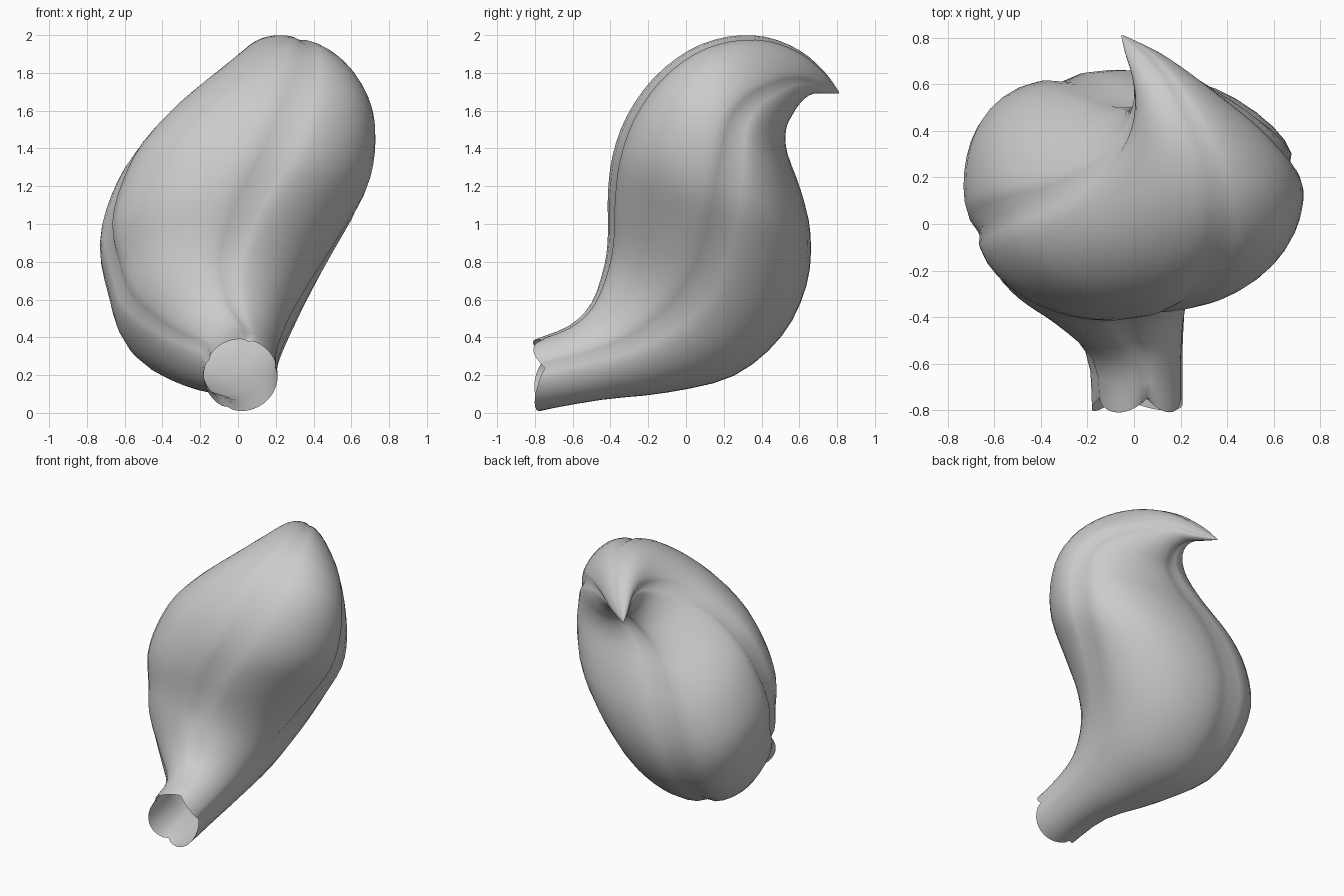
import bpy, bmesh
from math import sin, cos, pi, exp, radians
from mathutils import Vector

if "Cube" in bpy.data.objects:
    bpy.data.objects.remove(bpy.data.objects["Cube"])

# Bud sections: front edge (y, z), back edge (y, z), left x, right x
SECTIONS = [
    (-.80, .39, -.79, .01, -.18, .21),
    (-.62, .46, -.45, .07, -.21, .21),
    (-.50, .58, -.10, .11, -.41, .23),
    (-.43, .78, .25, .20, -.61, .29),
    (-.41, .95, .50, .41, -.68, .39),
    (-.41, 1.15, .63, .68, -.72, .53),
    (-.385, 1.36, .65, .95, -.66, .67),
    (-.31, 1.57, .60, 1.18, -.54, .72),
    (-.17, 1.77, .53, 1.38, -.34, .71),
    (.02, 1.92, .525, 1.50, -.15, .64),
    (.22, 1.99, .56, 1.58, -.04, .53),
    (.42, 1.99, .61, 1.65, .00, .39),
    (.60, 1.92, .67, 1.69, -.01, .25),
    (.73, 1.81, .74, 1.69, -.04, .11),
    (.81, 1.70, .81, 1.69, -.055, -.045),
]
# Petal seams: angle at the stem, angle at the beak (0 front, 90 right, 180 back)
SEAMS = [(12, 25), (78, 125), (202, 206), (298, 262), (372, 385)]
STEPS = 3     # rings between sections
ACROSS = 12   # faces across one petal


def smooth(p0, p1, p2, p3, t):
    """Catmull-Rom blend."""
    return .5 * (2 * p1 + (p2 - p0) * t + (2 * p0 - 5 * p1 + 4 * p2 - p3) * t * t
                 + (3 * p1 - p0 - 3 * p2 + p3) * t ** 3)


def all_rings():
    n = len(SECTIONS)
    rings = []
    for i in range(n - 1):
        near = [SECTIONS[max(0, min(n - 1, i + k))] for k in (-1, 0, 1, 2)]
        for s in range(STEPS):
            rings.append([smooth(*v, s / STEPS) for v in zip(*near)])
    rings.append(list(SECTIONS[-1]))
    return rings


def bulge(angle, middle, amount):
    """Local swelling around one direction."""
    return amount * exp(-((angle % 360 - middle) / 30) ** 2)


bm = bmesh.new()
grid = []
rings = all_rings()
for r, (fy, fz, by, bz, lx, rx) in enumerate(rings):
    t = r / (len(rings) - 1)
    centre = Vector(((lx + rx) / 2, (fy + by) / 2, (fz + bz) / 2))
    to_front = Vector((0, (fy - by) / 2, (fz - bz) / 2))
    to_right = Vector(((rx - lx) / 2, 0, 0))
    row = []
    for (a0, b0), (a1, b1) in zip(SEAMS, SEAMS[1:]):
        start, end = a0 + (b0 - a0) * t, a1 + (b1 - a1) * t
        for j in range(ACROSS):
            s = 2 * j / ACROSS - 1
            a = start + (end - start) * j / ACROSS
            # soft groove at each seam, fuller back left and front right
            size = 1.005 - (.05 + .05 * t) * s ** 8
            size += sin(pi * t) * (bulge(a, 225, .12) + bulge(a, 45, .05))
            a = radians(a)
            p = centre + (to_front * cos(a) + to_right * sin(a)) * size
            if r == 0:
                p.y += .06 * s * s - .01      # pointed petal ends at the stem
            row.append(bm.verts.new(p))
    grid.append(row)

# Skin between the rings, open at the stem and closed at the beak
count = len(grid[0])
for lo, hi in zip(grid, grid[1:]):
    for j in range(count):
        k = (j + 1) % count
        bm.faces.new((lo[j], lo[k], hi[k], hi[j]))
bm.faces.new(grid[-1])
bmesh.ops.recalc_face_normals(bm, faces=bm.faces)
for f in bm.faces:
    f.smooth = True

mesh = bpy.data.meshes.new("flower_bud")
bm.to_mesh(mesh)
bm.free()
bpy.context.collection.objects.link(bpy.data.objects.new("flower_bud", mesh))
